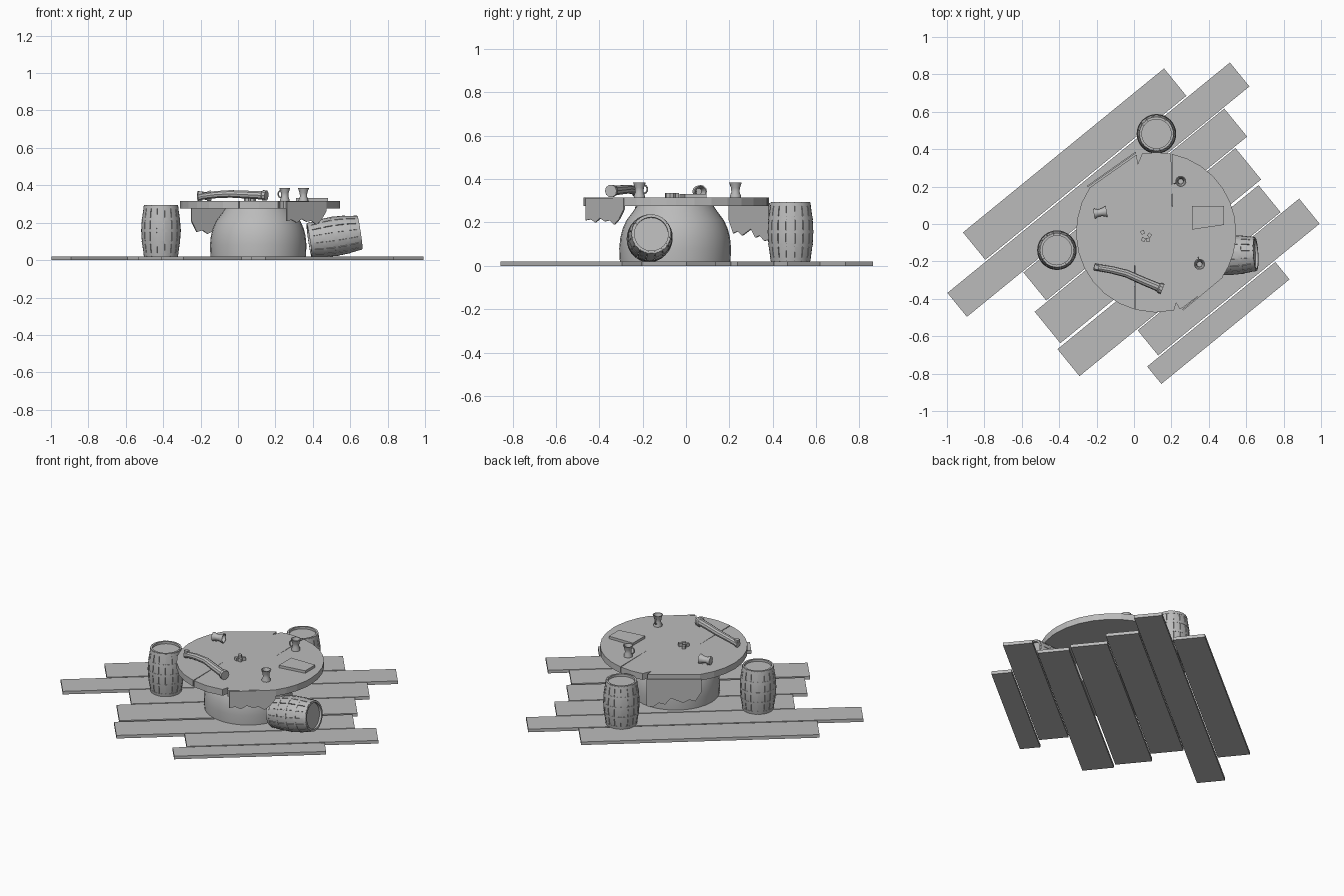
import bpy, bmesh, math
from math import sin, cos, pi, radians
from mathutils import Vector, Matrix

if "Cube" in bpy.data.objects:
    bpy.data.objects.remove(bpy.data.objects["Cube"])

grey = bpy.data.materials.new("plain_grey")
grey.use_nodes = True
grey.diffuse_color = (0.5, 0.5, 0.5, 1)
grey.node_tree.nodes["Principled BSDF"].inputs["Base Color"].default_value = (0.5, 0.5, 0.5, 1)


def finish(name, bm, matrix=Matrix(), smooth=None):
    bmesh.ops.recalc_face_normals(bm, faces=bm.faces)
    mesh = bpy.data.meshes.new(name)
    bm.to_mesh(mesh)
    bm.free()
    mesh.materials.append(grey)
    if smooth:
        for p in mesh.polygons:
            p.use_smooth = True
        mesh.set_sharp_from_angle(angle=radians(smooth))
    ob = bpy.data.objects.new(name, mesh)
    ob.matrix_world = matrix
    bpy.context.collection.objects.link(ob)
    return ob


def loft(bm, rings):
    """Join rings of points with quads and cap both ends."""
    loops = [[bm.verts.new(p) for p in ring] for ring in rings]
    n = len(loops[0])
    for a, b in zip(loops, loops[1:]):
        for i in range(n):
            j = (i + 1) % n
            bm.faces.new((a[i], a[j], b[j], b[i]))
    bm.faces.new(loops[0])
    bm.faces.new(loops[-1])


def lathe(bm, profile, sides):
    loft(bm, [[(r * cos(2 * pi * i / sides), r * sin(2 * pi * i / sides), z)
               for i in range(sides)] for r, z in profile])


def slab(bm, outline, z0, z1):
    loft(bm, [[(x, y, z) for x, y in outline] for z in (z0, z1)])


def tube(bm, path, radii, ref, sides=8):
    """Sweep a circle along a path lying roughly square to ref."""
    path = [Vector(p) for p in path]
    rings = []
    for k, p in enumerate(path):
        t = path[min(k + 1, len(path) - 1)] - path[max(k - 1, 0)]
        s = t.cross(Vector(ref)).normalized()
        n = s.cross(t).normalized()
        rings.append([p + radii[k] * (s * cos(2 * pi * i / sides) + n * sin(2 * pi * i / sides))
                      for i in range(sides)])
    loft(bm, rings)


# Floor planks: start, end, lower side, upper side in the turned frame
planks = [(-.737, .65, .354, .543), (-1.006, .943, .18, .345), (-.622, .764, -.02, .173),
          (-.708, .677, -.245, -.028), (-.74, .647, -.446, -.26),
          (-.344, .77, -.626, -.453), (-.427, .457, -.755, -.635)]
turn = Matrix.Rotation(radians(39.2), 4, 'Z')
for u0, u1, v0, v1 in planks:
    bm = bmesh.new()
    slab(bm, [(u0, v0), (u1, v0), (u1, v1), (u0, v1)], 0, .02)
    finish("floor_plank", bm, turn)

# Table base, an upturned tub
CX, CY, R = .118, -.045, .428
bm = bmesh.new()
lathe(bm, [(.255, .015), (.258, .08), (.253, .13), (.243, .17), (.225, .21), (.195, .25), (.175, .28)], 32)
finish("table_base", bm, Matrix.Translation((.108, -.05, 0)), 40)


# Table top with cracks, notches and two broken edges
def arc(a0, a1, n):
    angles = [radians(a0 + (a1 - a0) * i / n) for i in range(n + 1)]
    return [(CX + R * cos(a), CY + R * sin(a)) for a in angles]


outline = (arc(0, 78.5, 7) + [(.205, .07)] + arc(79.2, 100, 2) + [(.02, .32)]
           + arc(104, 104.4, 1) + arc(146, 254.4, 9) + [(.002, -.12)]
           + arc(255.2, 283, 2) + [(.225, -.42)] + arc(287, 289, 1) + arc(325, 354, 3))
bm = bmesh.new()
slab(bm, outline, .275, .315)
finish("table_top", bm)


# Torn cloths hanging at the broken edges
def cloth(name, a, b, top, drops):
    a, b = Vector(a), Vector(b)
    side = Vector((b.y - a.y, a.x - b.x)).normalized() * .004
    n = len(drops) - 1
    flat = [(0, top), (1, top)] + [(i / n, drops[i]) for i in range(n, -1, -1)]
    rings = []
    for sign in (-1, 1):
        rings.append([(*(a.lerp(b, t) + side * sign), z) for t, z in flat])
    bm = bmesh.new()
    loft(bm, rings)
    finish(name, bm)


cloth("front_cloth", (.26, -.46), (.47, -.285), .314,
      [.21, .215, .2, .22, .205, .21, .19, .215, .26])
cloth("back_cloth", (-.25, .2), (.01, .383), .29,
      [.21, .15, .16, .14, .155, .17, .13, .14, .115, .12])

# Barrels: core with sunken lids, separate staves, hoops
LENGTH, STAVES = .275, 16


def bulge(t):
    return .09 + .015 * sin(pi * t)


def barrel(name, matrix):
    steps = [i / 8 for i in range(9)]
    bm = bmesh.new()
    body = [(bulge(t) - .006, t * LENGTH) for t in steps]
    lip = .078
    lathe(bm, [(lip, .014), (lip, 0)] + body + [(lip, LENGTH), (lip, LENGTH - .014)], 32)
    finish(name + "_core", bm, matrix, 30)

    bm = bmesh.new()
    half = pi / STAVES * .9
    for k in range(STAVES):
        mid = 2 * pi * k / STAVES
        rings = []
        for t in steps:
            corners = [(bulge(t), -half), (bulge(t), 0), (bulge(t), half),
                       (bulge(t) - .01, half), (bulge(t) - .01, -half)]
            rings.append([(r * cos(mid + a), r * sin(mid + a), t * LENGTH) for r, a in corners])
        loft(bm, rings)
    finish(name + "_staves", bm, matrix, 30)

    bm = bmesh.new()
    for t in (.04, .27, .5, .73, .96):
        lo, hi = t - .03, t + .03
        lathe(bm, [(bulge(lo) - .008, lo * LENGTH), (bulge(lo) + .001, lo * LENGTH),
                   (bulge(hi) + .001, hi * LENGTH), (bulge(hi) - .008, hi * LENGTH)], 32)
        # Hoops are open rings, so the sunken lids stay visible
        bmesh.ops.delete(bm, geom=[f for f in bm.faces if len(f.verts) > 4], context='FACES_ONLY')
    finish(name + "_hoops", bm, matrix, 30)


barrel("side_barrel", Matrix.Translation((-.412, -.14, .02)))
barrel("back_barrel", Matrix.Translation((.12, .482, .02)))
lean = Vector((.27, .015, .04)).to_track_quat('Z', 'Y').to_matrix().to_4x4()
barrel("fallen_barrel", Matrix.Translation((.38, -.175, .107)) @ lean)


# Mugs with handles
def mug(name, matrix):
    bm = bmesh.new()
    lathe(bm, [(.026, 0), (.026, .008), (.019, .025), (.021, .045), (.03, .07),
               (.025, .07), (.016, .045), (.014, .02)], 12)
    bend = [radians(a) for a in range(-80, 81, 32)]
    tube(bm, [(.018 + .02 * cos(a), 0, .038 + .02 * sin(a)) for a in bend], [.004] * 6, (0, 1, 0), 6)
    finish(name, bm, matrix, 35)


def placed(x, y, z, angle):
    return Matrix.Translation((x, y, z)) @ Matrix.Rotation(radians(angle), 4, 'Z')


mug("back_mug", placed(.25, .228, .315, 200))
mug("front_mug", placed(.35, -.215, .315, 100))
mug("fallen_mug", placed(-.215, .055, .343, 10) @ Matrix.Rotation(radians(90), 4, 'Y'))

# Curved horn-like tube lying at the front
bm = bmesh.new()
tube(bm, [(-.21, -.23, .335), (-.19, -.233, .341), (-.12, -.245, .35), (-.04, -.265, .354),
          (.05, -.305, .35), (.13, -.338, .346), (.135, -.34, .346), (.152, -.347, .345)],
     [.019, .018, .02, .021, .022, .023, .029, .029], (0, 0, 1), 10)
finish("curved_horn", bm, smooth=35)
bm = bmesh.new()
slab(bm, [(-.215, -.24), (-.19, -.245), (-.185, -.225), (-.21, -.215)], .345, .368)
finish("horn_catch", bm)

# Book
bm = bmesh.new()
slab(bm, [(.31, -.03), (.48, -.005), (.48, .095), (.31, .095)], .315, .331)
finish("book", bm)

# Dice
for x, y, angle in [(.046, -.045, 20), (.083, -.06, 50), (.05, -.083, 70), (.075, -.084, 10)]:
    bm = bmesh.new()
    bmesh.ops.create_cube(bm, size=.02)
    finish("die", bm, placed(x, y, .325, angle))
